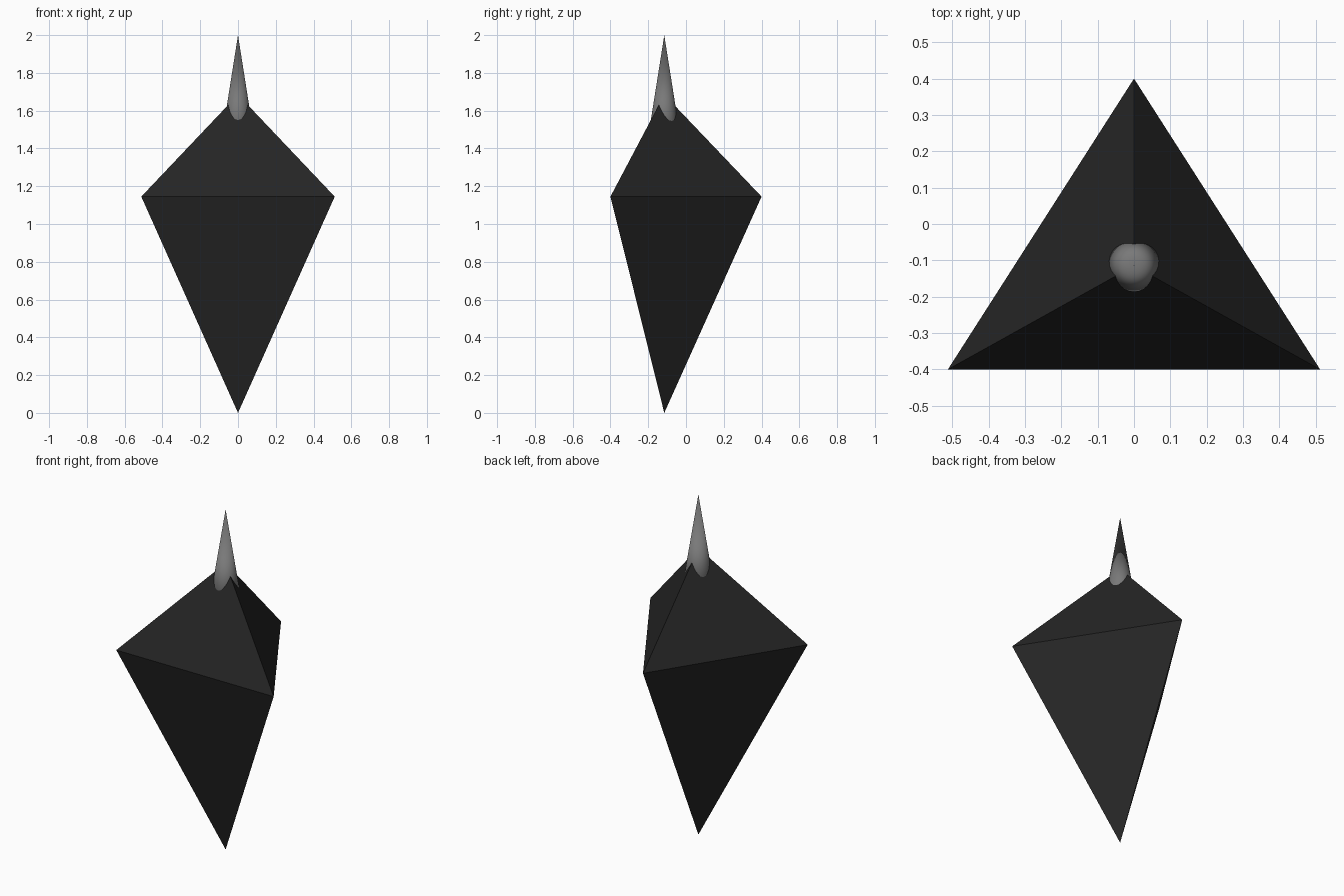
import bpy
import bmesh
from mathutils import Matrix

cube = bpy.data.objects.get("Cube")
if cube:
    bpy.data.objects.remove(cube, do_unlink=True)

AXIS_Y = -0.115   # both tips and the spike share this vertical axis


def make_material(name, color):
    mat = bpy.data.materials.new(name)
    mat.use_nodes = True
    mat.diffuse_color = color
    mat.node_tree.nodes["Principled BSDF"].inputs["Base Color"].default_value = color
    return mat


def make_object(name, bm, mat, smooth):
    bmesh.ops.recalc_face_normals(bm, faces=bm.faces)
    for face in bm.faces:
        face.smooth = smooth
    mesh = bpy.data.meshes.new(name)
    bm.to_mesh(mesh)
    bm.free()
    mesh.materials.append(mat)
    obj = bpy.data.objects.new(name, mesh)
    bpy.context.collection.objects.link(obj)
    return obj


black = make_material("charcoal black", (0.0185, 0.0185, 0.0185, 1))
grey = make_material("mid grey", (0.19, 0.19, 0.19, 1))

# Body: triangular girdle joined to a short upper tip and a long lower tip
bm = bmesh.new()
girdle = [bm.verts.new((x, y, 1.145)) for x, y in ((-0.512, -0.4), (0.512, -0.4), (0, 0.4))]
for tip_z in (1.685, 0):
    tip = bm.verts.new((0, AXIS_Y, tip_z))
    for i in range(3):
        bm.faces.new((girdle[i], girdle[(i + 1) % 3], tip))
make_object("crystal_body", bm, black, False)

# Spike: smooth cone emerging through the upper tip
bm = bmesh.new()
bottom, top = 1.3, 2.0
bmesh.ops.create_cone(bm, cap_ends=True, segments=32, radius1=0.158 * (top - bottom),
                      radius2=0, depth=top - bottom,
                      matrix=Matrix.Translation((0, AXIS_Y, (top + bottom) / 2)))
make_object("top_spike", bm, grey, True)
